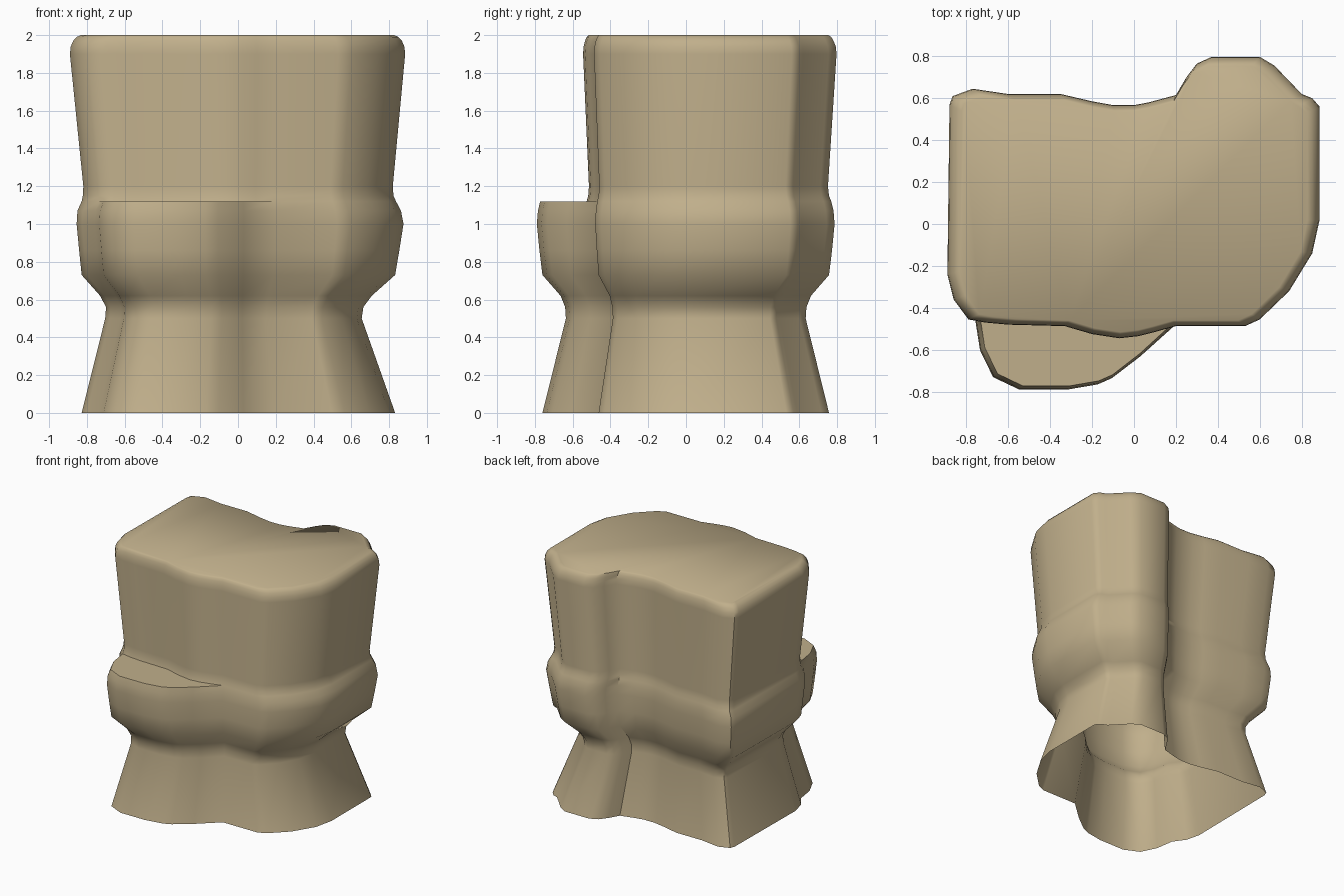
import bpy, bmesh, math

if "Cube" in bpy.data.objects:
    bpy.data.objects.remove(bpy.data.objects["Cube"])

# Outline of the upper block, clockwise from the back left corner
back_and_right = [(-.865, .61), (-.77, .645), (-.6, .62), (-.35, .62), (-.2, .585), (-.1, .567),
                  (0, .567), (.07, .58), (.2, .615), (.25, .7), (.3, .765), (.37, .797),
                  (.6, .797), (.67, .755), (.8, .62), (.85, .6), (.885, .56), (.885, .02),
                  (.85, -.14), (.74, -.32), (.6, -.455), (.53, -.487), (.2, -.487)]
front_upper = [(.1, -.515), (.02, -.535), (-.07, -.545), (-.2, -.525),
               (-.33, -.487), (-.6, -.48), (-.71, -.47)]
# Same stretch of outline, pushed out to the front bulge with the ledge
front_bulge = [(.03, -.64), (-.11, -.745), (-.18, -.775), (-.33, -.8),
               (-.57, -.8), (-.7, -.74), (-.765, -.61)]
left = [(-.79, -.455), (-.86, -.36), (-.89, -.24), (-.88, .57)]

upper = back_and_right + front_upper + left
lower = back_and_right + front_bulge + left

# Height, then scale of the left half, right half and depth
lower_profile = [(0, .93, .94, .95), (.5, .79, .74, .795), (.56, .785, .75, .8),
                 (.62, .82, .80, .83), (.73, .93, .94, .95), (.86, .945, .965, .97),
                 (1.0, .96, .99, .987), (1.07, .955, .975, .98), (1.12, .93, .945, .965)]
upper_profile = [(1.12, .93, .945, .965), (1.15, .923, .93, .95), (1.2, .92, .926, .943),
                 (1.9, 1, 1, 1), (1.94, .995, .995, .995), (1.97, .98, .98, .98),
                 (1.99, .96, .96, .965), (2.0, .935, .935, .945)]

bm = bmesh.new()


def ring(outline, z, sl, sr, sy):
    return [bm.verts.new((x * (sl if x < 0 else sr), y * sy, z)) for x, y in outline]


rings = [ring(lower, *p) for p in lower_profile] + [ring(upper, *p) for p in upper_profile]
n = len(upper)
for a, b in zip(rings, rings[1:]):
    for i in range(n):
        j = (i + 1) % n
        bm.faces.new((a[j], a[i], b[i], b[j]))
# Flat top; the underside stays open
bm.faces.new(list(reversed(rings[-1])))
bmesh.ops.remove_doubles(bm, verts=bm.verts, dist=1e-5)
bmesh.ops.recalc_face_normals(bm, faces=bm.faces)

mesh = bpy.data.meshes.new("rock_pillar")
bm.to_mesh(mesh)
bm.free()
rock = bpy.data.objects.new("rock_pillar", mesh)
bpy.context.collection.objects.link(rock)

# Sandstone colour
mat = bpy.data.materials.new("sandstone")
mat.diffuse_color = (.53, .43, .26, 1)
mat.use_nodes = True
mat.node_tree.nodes["Principled BSDF"].inputs["Base Color"].default_value = mat.diffuse_color
mesh.materials.append(mat)

bpy.context.view_layer.objects.active = rock
rock.select_set(True)
bpy.ops.object.shade_smooth_by_angle(angle=math.radians(45))
